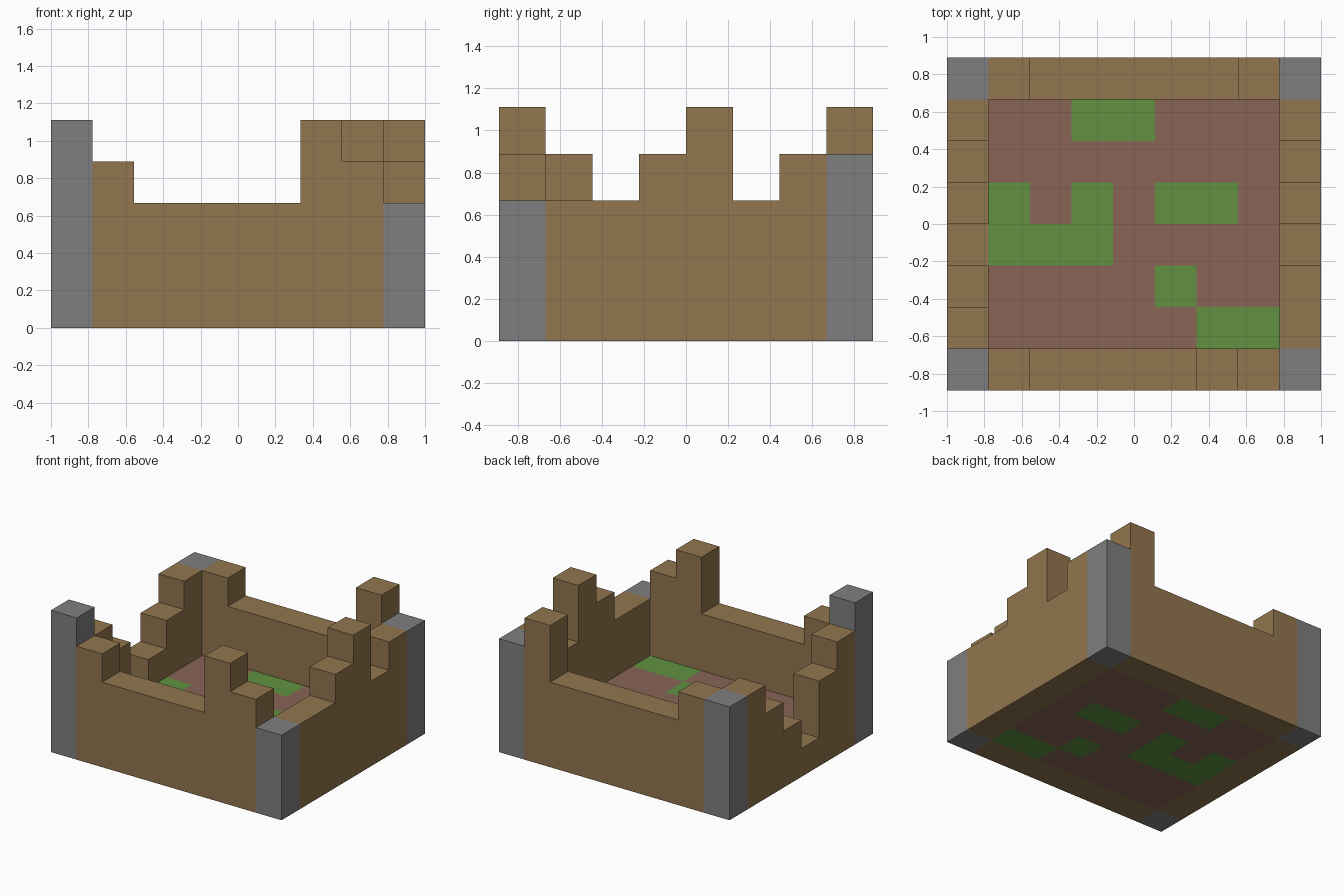
import bpy
import bmesh

cube = bpy.data.objects.get("Cube")
if cube:
    bpy.data.objects.remove(cube, do_unlink=True)

COLS, ROWS = 9, 8
S = 2 / COLS  # block size


def material(name, rgb):
    m = bpy.data.materials.new(name)
    m.use_nodes = True
    m.diffuse_color = (*rgb, 1)
    bsdf = next(n for n in m.node_tree.nodes if n.type == "BSDF_PRINCIPLED")
    bsdf.inputs["Base Color"].default_value = (*rgb, 1)
    return m


wall_brown = material("wall brown", (0.283, 0.181, 0.076))
stone_grey = material("stone grey", (0.212, 0.212, 0.212))
floor_clay = material("floor clay", (0.25, 0.127, 0.093))
moss_green = material("moss green", (0.119, 0.283, 0.053))

# Block heights of the four wall runs, the floor being one block thick
height = {(i, j): 1 for i in range(COLS) for j in range(ROWS)}
for i, (front, back) in enumerate(zip("543333543", "443333354")):
    height[i, 0], height[i, ROWS - 1] = int(front), int(back)
for j, (west, east) in enumerate(zip("54312344", "33345344")):
    height[0, j], height[COLS - 1, j] = int(west), int(east)

# Moss patches on the floor, front row first
moss_rows = ["", "......##", ".....#", ".###", ".#.#.##", "", "...##", ""]
moss = {(i, j) for j, row in enumerate(moss_rows)
        for i, c in enumerate(row) if c == "#"}
moss = {(i, j) for i, j in moss if 0 < i < COLS - 1}


def build(name, cells, mats, rule=lambda cell: 0):
    """Mesh the outer skin of the columns in cells, without hidden faces."""
    bm = bmesh.new()

    def face(points, slot):
        f = bm.faces.new([bm.verts.new(((x - COLS / 2) * S, (y - ROWS / 2) * S, z * S))
                          for x, y, z in points])
        f.material_index = slot

    for i, j in cells:
        top, slot = height[i, j], rule((i, j))
        ring = [(i, j), (i + 1, j), (i + 1, j + 1), (i, j + 1)]
        face([(x, y, top) for x, y in ring], slot)
        face([(x, y, 0) for x, y in reversed(ring)], slot)
        # Sides rise from the top of each neighbouring column
        for k, (dx, dy) in enumerate([(0, -1), (1, 0), (0, 1), (-1, 0)]):
            low = height.get((i + dx, j + dy), 0)
            if low < top:
                a, b = ring[k], ring[(k + 1) % 4]
                face([(*a, low), (*b, low), (*b, top), (*a, top)], slot)
    bmesh.ops.remove_doubles(bm, verts=bm.verts, dist=0.0001)
    mesh = bpy.data.meshes.new(name)
    bm.to_mesh(mesh)
    bm.free()
    for m in mats:
        mesh.materials.append(m)
    bpy.context.collection.objects.link(bpy.data.objects.new(name, mesh))


# Sort the columns into corner posts, wall runs and floor
runs = {"front_wall": [], "back_wall": [], "west_wall": [], "east_wall": []}
posts, floor = [], []
for i, j in height:
    on_x, on_y = i in (0, COLS - 1), j in (0, ROWS - 1)
    if on_x and on_y:
        posts.append((i, j))
    elif on_y:
        runs["back_wall" if j else "front_wall"].append((i, j))
    elif on_x:
        runs["east_wall" if i else "west_wall"].append((i, j))
    else:
        floor.append((i, j))

for name, cells in runs.items():
    build(name, cells, [wall_brown])
for i, j in posts:
    name = ("back" if j else "front") + ("_east" if i else "_west") + "_corner_post"
    build(name, [(i, j)], [stone_grey])
build("mossy_floor", floor, [floor_clay, moss_green], lambda cell: int(cell in moss))
